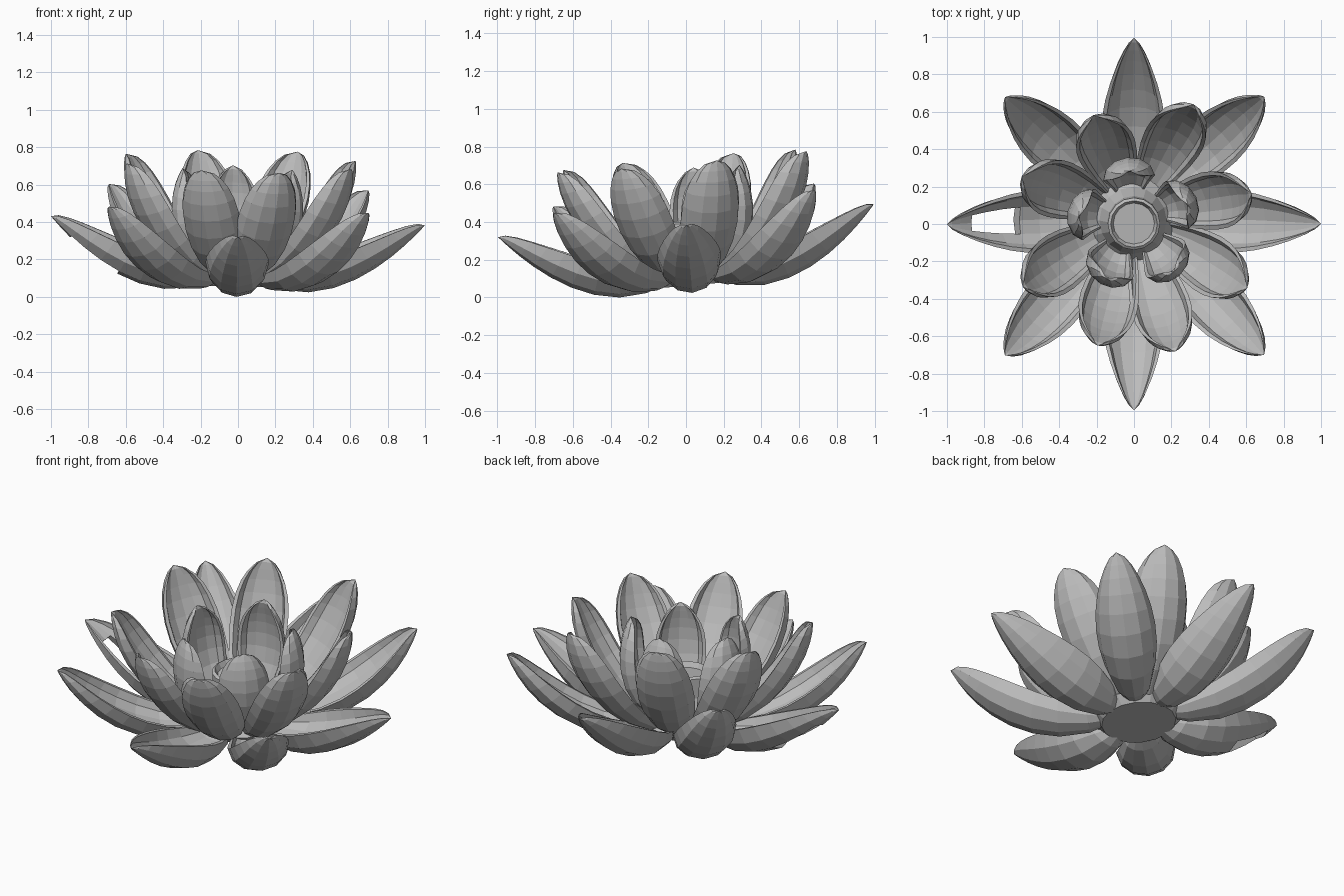
import bpy, bmesh, math
from math import sin, cos, pi, radians
from mathutils import Matrix, Vector

cube = bpy.data.objects.get("Cube")
if cube:
    bpy.data.objects.remove(cube, do_unlink=True)

GREY = (0.5, 0.5, 0.5, 1)
mat = bpy.data.materials.new("soft grey")
mat.use_nodes = True
mat.diffuse_color = GREY
mat.node_tree.nodes["Principled BSDF"].inputs["Base Color"].default_value = GREY

# The whole flower leans slightly towards the front
TILT = Matrix.Rotation(radians(5), 4, 'X') @ Matrix.Rotation(radians(1.4), 4, 'Y')
ROWS, COLS = 11, 6
parts = []


def finish(bm, name):
    bmesh.ops.recalc_face_normals(bm, faces=bm.faces)
    bm.transform(TILT)
    mesh = bpy.data.meshes.new(name)
    bm.to_mesh(mesh)
    bm.free()
    mesh.materials.append(mat)
    obj = bpy.data.objects.new(name, mesh)
    bpy.context.collection.objects.link(obj)
    parts.append(obj)


def bezier(p, t):
    """Point and unit tangent on a cubic curve."""
    a, b, c, d = (Vector(q) for q in p)
    s = 1 - t
    point = a * s**3 + b * 3*s*s*t + c * 3*s*t*t + d * t**3
    tangent = (b - a) * s*s + (c - b) * 2*s*t + (d - c) * t*t
    return point, tangent.normalized()


def petal(name, keel, angle, width, depth, bulge, blunt, scale=1, hole=False):
    """Spoon-shaped petal: rounded outside, flat rim, shallow dished inside."""
    bm = bmesh.new()
    spin = Matrix.Rotation(radians(angle), 4, 'Z')
    rings = []
    for j in range(ROWS):
        t = 1 - (1 - j / (ROWS - 1)) ** 1.7
        k, tan = bezier(keel, t)
        size = max(0, sin(pi * t**bulge)) ** blunt
        if j in (0, ROWS - 1):
            size = 0

        def vert(i, inside):
            a = pi * (i / COLS - 0.5)
            side = width * size * sin(a) * (0.86 if inside else 1)
            lift = depth * size * (1 - cos(a) * (0.6 if inside else 1))
            r, z = k.x - tan.y * lift, k.y + tan.x * lift
            return bm.verts.new(spin @ Vector((r * scale, side, z)))

        ring = [vert(i, False) for i in range(COLS + 1)]
        ring += [vert(i, True) for i in range(COLS, -1, -1)]
        rings.append(ring)

    n = len(rings[0])
    first, last = 4, 7          # rows between which the hole opens
    for j in range(ROWS - 1):
        for i in range(n):
            if hole and first <= j < last and i % (COLS + 1) in (2, 3):
                continue
            m = (i + 1) % n
            bm.faces.new((rings[j][i], rings[j][m], rings[j+1][m], rings[j+1][i]))
    if hole:
        # Walls joining the outside and inside edges of the hole
        for j in range(first, last):
            for i in (2, 4):
                bm.faces.new((rings[j][i], rings[j+1][i], rings[j+1][-1-i], rings[j][-1-i]))
        for j in (first, last):
            for i in (2, 3):
                bm.faces.new((rings[j][i], rings[j][i+1], rings[j][-2-i], rings[j][-1-i]))
    bmesh.ops.remove_doubles(bm, verts=bm.verts, dist=0.0005)
    finish(bm, name)


# Outer ring: low pointed petals alternating with higher ones
low = [(.08, .12), (.4, -.07), (.74, .12), (1, .42)]
high = [(.08, .12), (.46, -.05), (.85, .2), (.98, .54)]
for n in range(4):
    petal(f"outer_low_petal_{n}", low, 90 * n, .17, .17, 1, .6, hole=(n == 2))
    petal(f"outer_high_petal_{n}", high, 90 * n + 45, .16, .14, 1.15, .52)

# Middle ring: steeper, rounder petals
middle = [(.06, .1), (.36, .06), (.68, .45), (.67, .74)]
spread = {17: .97, 65: 1.1, 110: .97, 155: 1, 207: 1.01, 252: .98, 288: 1.03, 332: 1.01}
for n, (angle, scale) in enumerate(spread.items()):
    petal(f"middle_petal_{n}", middle, angle, .16, .12, 1.45, .43, scale)

# Inner ring: small upright petals
inner = [(.06, .12), (.35, .1), (.43, .5), (.31, .69)]
for n in range(5):
    petal(f"inner_petal_{n}", inner, 24 + 72 * n, .14, .11, 1.45, .4)

# Seed pod with a rim, flaring into a flat foot that joins the petal bases
profile = [(0, .08), (.2, .08), (.24, .13), (.18, .2), (.14, .3), (.14, .41),
           (.125, .42), (.11, .39), (0, .39)]
bm = bmesh.new()
verts = [bm.verts.new((r, 0, z)) for r, z in profile]
edges = [bm.edges.new(pair) for pair in zip(verts, verts[1:])]
bmesh.ops.spin(bm, geom=verts + edges, cent=(0, 0, 0), axis=(0, 0, 1),
               angle=2 * pi, steps=16, use_duplicate=False)
bmesh.ops.remove_doubles(bm, verts=bm.verts, dist=0.0005)
finish(bm, "seed_pod")

# Rest the flower on the ground, centred
xs, ys, zs = zip(*(v.co for o in parts for v in o.data.vertices))
shift = Vector((-(min(xs) + max(xs)) / 2, -(min(ys) + max(ys)) / 2, -min(zs)))
for o in parts:
    o.data.transform(Matrix.Translation(shift))
